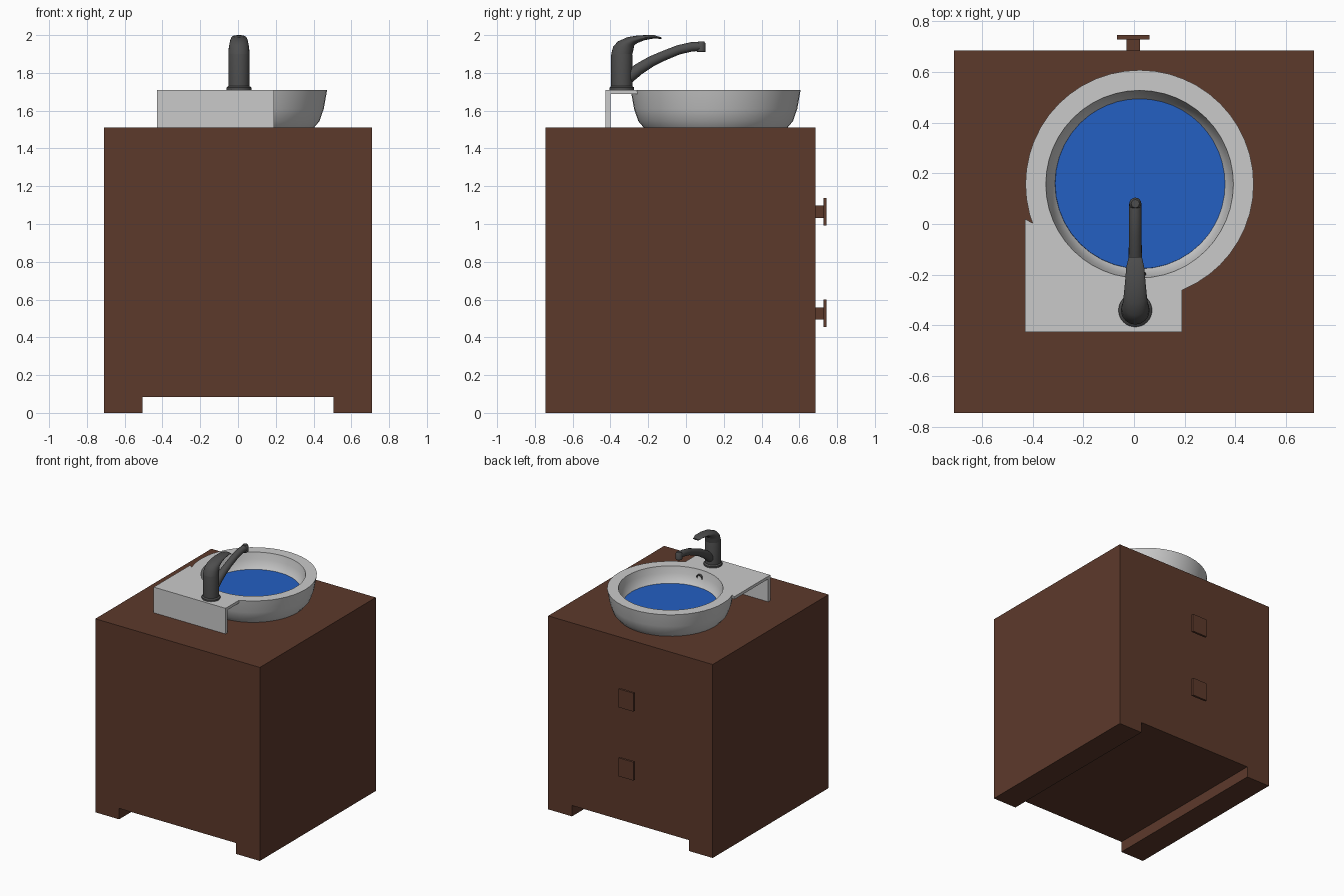
import bpy, bmesh, math
from mathutils import Vector

if "Cube" in bpy.data.objects:
    bpy.data.objects.remove(bpy.data.objects["Cube"])


def material(name, rgb):
    m = bpy.data.materials.new(name)
    m.diffuse_color = (*rgb, 1)
    m.use_nodes = True
    m.node_tree.nodes["Principled BSDF"].inputs["Base Color"].default_value = m.diffuse_color
    return m


WOOD = material("brown_wood", (0.108, 0.041, 0.024))
CERAMIC = material("white_ceramic", (0.59, 0.59, 0.59))
WATER = material("blue_water", (0.017, 0.115, 0.54))
METAL = material("dark_metal", (0.075, 0.075, 0.075))


def finish(name, bm, mat, smooth=False):
    bmesh.ops.recalc_face_normals(bm, faces=bm.faces)
    me = bpy.data.meshes.new(name)
    bm.to_mesh(me)
    bm.free()
    ob = bpy.data.objects.new(name, me)
    bpy.context.collection.objects.link(ob)
    me.materials.append(mat)
    if smooth:
        bpy.ops.object.select_all(action='DESELECT')
        ob.select_set(True)
        bpy.context.view_layer.objects.active = ob
        bpy.ops.object.shade_smooth_by_angle(angle=math.radians(35))
    return ob


def prism(name, points, offset, mat):
    """Extrude a flat outline by an offset vector."""
    bm = bmesh.new()
    face = bm.faces.new([bm.verts.new(p) for p in points])
    new = bmesh.ops.extrude_face_region(bm, geom=[face])["geom"]
    bmesh.ops.translate(bm, vec=offset, verts=[v for v in new if isinstance(v, bmesh.types.BMVert)])
    return finish(name, bm, mat)


def box(name, x0, x1, y0, y1, z0, z1, mat):
    return prism(name, [(x0, y0, z0), (x1, y0, z0), (x1, y1, z0), (x0, y1, z0)], (0, 0, z1 - z0), mat)


def loft(name, rings, mat):
    """Skin a list of point rings and cap both ends."""
    bm = bmesh.new()
    loops = [[bm.verts.new(p) for p in ring] for ring in rings]
    n = len(loops[0])
    for a, b in zip(loops, loops[1:]):
        for i in range(n):
            j = (i + 1) % n
            bm.faces.new((a[i], a[j], b[j], b[i]))
    bm.faces.new(loops[0])
    bm.faces.new(loops[-1])
    return finish(name, bm, mat, True)


def turned(name, cx, cy, profile, mat, n=32):
    """Round part from (radius, z) pairs."""
    return loft(name, [[(cx + r * math.cos(t), cy + r * math.sin(t), z)
                        for t in (2 * math.pi * i / n for i in range(n))] for r, z in profile], mat)


# Cabinet with a recess between the side feet
outline = [(-.71, 0), (-.505, 0), (-.505, .085), (.505, .085), (.505, 0), (.71, 0), (.71, 1.51), (-.71, 1.51)]
prism("cabinet", [(x, -.745, z) for x, z in outline], (0, 1.43, 0), WOOD)

# Square drawer knobs on the back
for label, z in (("lower", .527), ("upper", 1.065)):
    box(label + "_knob_stem", -.03, .024, .68, .73, z - .032, z + .032, WOOD)
    box(label + "_knob_plate", -.068, .062, .728, .745, z - .072, z + .072, WOOD)

# Basin bowl and water
CX, CY = .022, .157
turned("basin", CX, CY, [(.38, 1.51), (.41, 1.545), (.432, 1.61), (.45, 1.71),
                         (.37, 1.71), (.36, 1.66), (.337, 1.59), (.28, 1.54), (.04, 1.53)], CERAMIC, 48)
turned("water", CX + .003, CY + .003, [(.337, 1.585), (.336, 1.59)], WATER, 40)

# Tap shelf wrapping the bowl, with its front apron
arc = []
for i in range(17):
    t = math.radians(295 - i * 5.7)
    arc.append((CX + .425 * math.cos(t), CY + .425 * math.sin(t), 1.688))
shelf = [(-.43, -.425, 1.688), (.19, -.425, 1.688), (.19, -.24, 1.688)] + arc + [(-.43, .02, 1.688)]
prism("tap_shelf", shelf, (0, 0, .022), CERAMIC)
box("shelf_apron", -.43, .19, -.425, -.40, 1.51, 1.71, CERAMIC)

# Overflow ring in the bowl wall below the tap
bm = bmesh.new()
rings = []
for i in range(20):
    t = 2 * math.pi * i / 20
    rings.append([bm.verts.new((CX + r * math.cos(t), CY - .365 + d - .25 * r * math.sin(t) * -1,
                                1.655 + r * math.sin(t) * .97))
                  for r, d in ((.026, -.004), (.026, .014), (.018, .014), (.018, -.004))])
for i in range(20):
    a, b = rings[i], rings[(i + 1) % 20]
    for k in range(3):
        bm.faces.new((a[k], a[k + 1], b[k + 1], b[k]))
finish("overflow_ring", bm, METAL)

# Tap body
TX, TY = .005, -.34
turned("tap_body", TX, TY, [(.066, 1.705), (.066, 1.722), (.056, 1.73), (.056, 1.895), (.052, 1.912)], METAL)

# Curved spout: round section swept along a path of (y, z, radius)
path = [(-.32, 1.765, .034), (-.25, 1.82, .031), (-.185, 1.86, .028), (-.115, 1.892, .026),
        (-.04, 1.922, .025), (.03, 1.938, .025), (.08, 1.941, .024)]
sections = []
for i, (y, z, r) in enumerate(path):
    a, b = path[max(i - 1, 0)], path[min(i + 1, len(path) - 1)]
    d = Vector((0, b[0] - a[0], b[1] - a[1])).normalized()
    up = Vector((0, -d.z, d.y))
    sections.append([Vector((TX, y, z)) + r * (Vector((math.cos(t), 0, 0)) + up * math.sin(t))
                     for t in (math.pi * k / 8 for k in range(16))])
loft("tap_spout", sections, METAL)
turned("spout_nozzle", TX, .08, [(.021, 1.91), (.024, 1.914), (.024, 1.955), (.016, 1.967)], METAL, 20)

# Lever handle: ellipses spanning outer edge, inner edge and half width
lever = [((-.396, 1.9), (-.284, 1.9), .056), ((-.385, 1.94), (-.278, 1.925), .054),
         ((-.36, 1.967), (-.274, 1.945), .05), ((-.31, 1.989), (-.26, 1.957), .046),
         ((-.25, 1.999), (-.22, 1.973), .041), ((-.17, 2.0), (-.165, 1.983), .035),
         ((-.13, 1.988), (-.13, 1.979), .026)]
sections = []
for (y0, z0), (y1, z1), w in lever:
    sections.append([(TX + w * math.sin(t),
                      (y0 + y1) / 2 + (y0 - y1) / 2 * math.cos(t),
                      (z0 + z1) / 2 + (z0 - z1) / 2 * math.cos(t))
                     for t in (math.pi * k / 12 for k in range(24))])
loft("tap_lever", sections, METAL)
